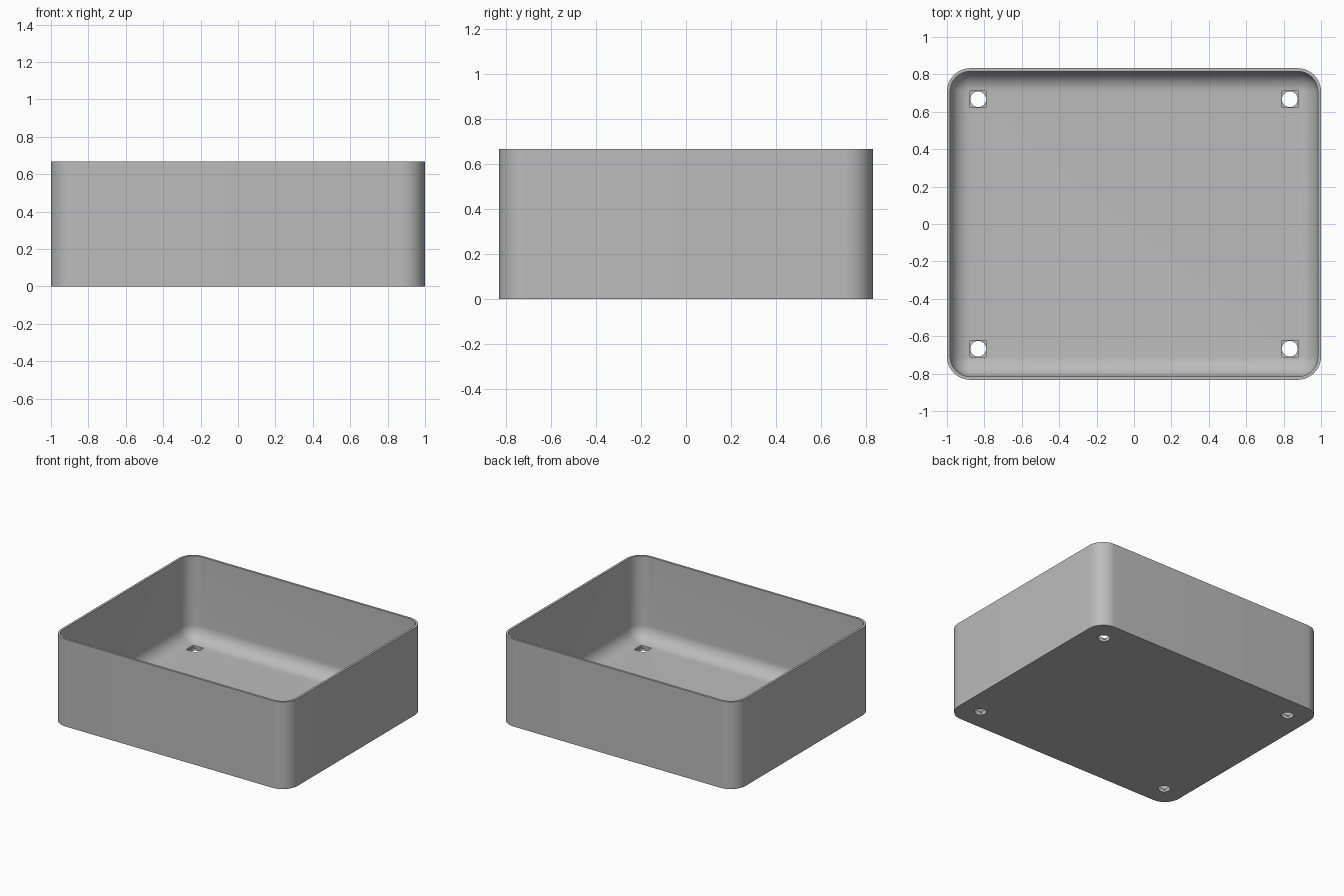
import bpy
import bmesh
import math

cube = bpy.data.objects.get("Cube")
if cube:
    bpy.data.objects.remove(cube, do_unlink=True)

HALF_X, HALF_Y, HEIGHT = 1.0, 0.833, 0.667
CORNER, WALL, FLOOR = 0.125, 0.017, 0.033
FILLET = CORNER - WALL
HOLE_X, HOLE_Y, HOLE_R = 0.833, 0.667, 0.042
STEPS = 12

grey = bpy.data.materials.new("plain grey")
grey.use_nodes = True
colour = (0.5, 0.5, 0.5, 1)
grey.diffuse_color = colour
grey.node_tree.nodes["Principled BSDF"].inputs["Base Color"].default_value = colour


def ring(bm, inset, z):
    """Rounded rectangle of vertices, set in from the outer wall."""
    r = max(CORNER - inset, 0.0005)
    verts = []
    for i, (sx, sy) in enumerate([(1, 1), (-1, 1), (-1, -1), (1, -1)]):
        for k in range(STEPS + 1):
            a = (i + k / STEPS) * math.pi / 2
            verts.append(bm.verts.new((sx * (HALF_X - inset - r) + r * math.cos(a),
                                       sy * (HALF_Y - inset - r) + r * math.sin(a), z)))
    return verts


# Tray section: outer wall, rim, inner wall, then the rounded floor edge
section = [(0, 0), (0, HEIGHT), (WALL, HEIGHT)]
for k in range(STEPS + 1):
    a = k / STEPS * math.pi / 2
    section.append((WALL + FILLET * (1 - math.cos(a)),
                    FLOOR + FILLET * (1 - math.sin(a))))

bm = bmesh.new()
rings = [ring(bm, *p) for p in section]
for lower, upper in zip(rings, rings[1:]):
    n = len(lower)
    for j in range(n):
        k = (j + 1) % n
        bm.faces.new((lower[j], lower[k], upper[k], upper[j]))
bm.faces.new(list(reversed(rings[0])))
bm.faces.new(rings[-1])
bmesh.ops.recalc_face_normals(bm, faces=bm.faces)
mesh = bpy.data.meshes.new("tray")
bm.to_mesh(mesh)
bm.free()
tray = bpy.data.objects.new("tray", mesh)
tray.data.materials.append(grey)
bpy.context.collection.objects.link(tray)


def cut(cutter, name):
    """Cut a helper out of the tray, then remove it."""
    cutter.name = name
    cutter.hide_render = True
    cutter.data.materials.append(grey)
    mod = tray.modifiers.new(name, "BOOLEAN")
    mod.operation, mod.solver, mod.object = "DIFFERENCE", "EXACT", cutter
    bpy.ops.object.select_all(action="DESELECT")
    bpy.context.view_layer.objects.active = tray
    tray.select_set(True)
    bpy.ops.object.modifier_apply(modifier=name)
    bpy.data.objects.remove(cutter, do_unlink=True)


# Round drain holes with a square recess in the floor
for sx in (-1, 1):
    for sy in (-1, 1):
        x, y = sx * HOLE_X, sy * HOLE_Y
        bpy.ops.mesh.primitive_cylinder_add(vertices=32, radius=HOLE_R, depth=0.2,
                                            location=(x, y, 0))
        cut(bpy.context.object, "drain_hole")
        bpy.ops.mesh.primitive_cube_add(size=2 * HOLE_R + 0.002,
                                        location=(x, y, FLOOR / 2 + HOLE_R))
        cut(bpy.context.object, "square_recess")

bpy.ops.object.select_all(action="DESELECT")
tray.select_set(True)
bpy.context.view_layer.objects.active = tray
bpy.ops.object.shade_smooth_by_angle(angle=math.radians(30))
